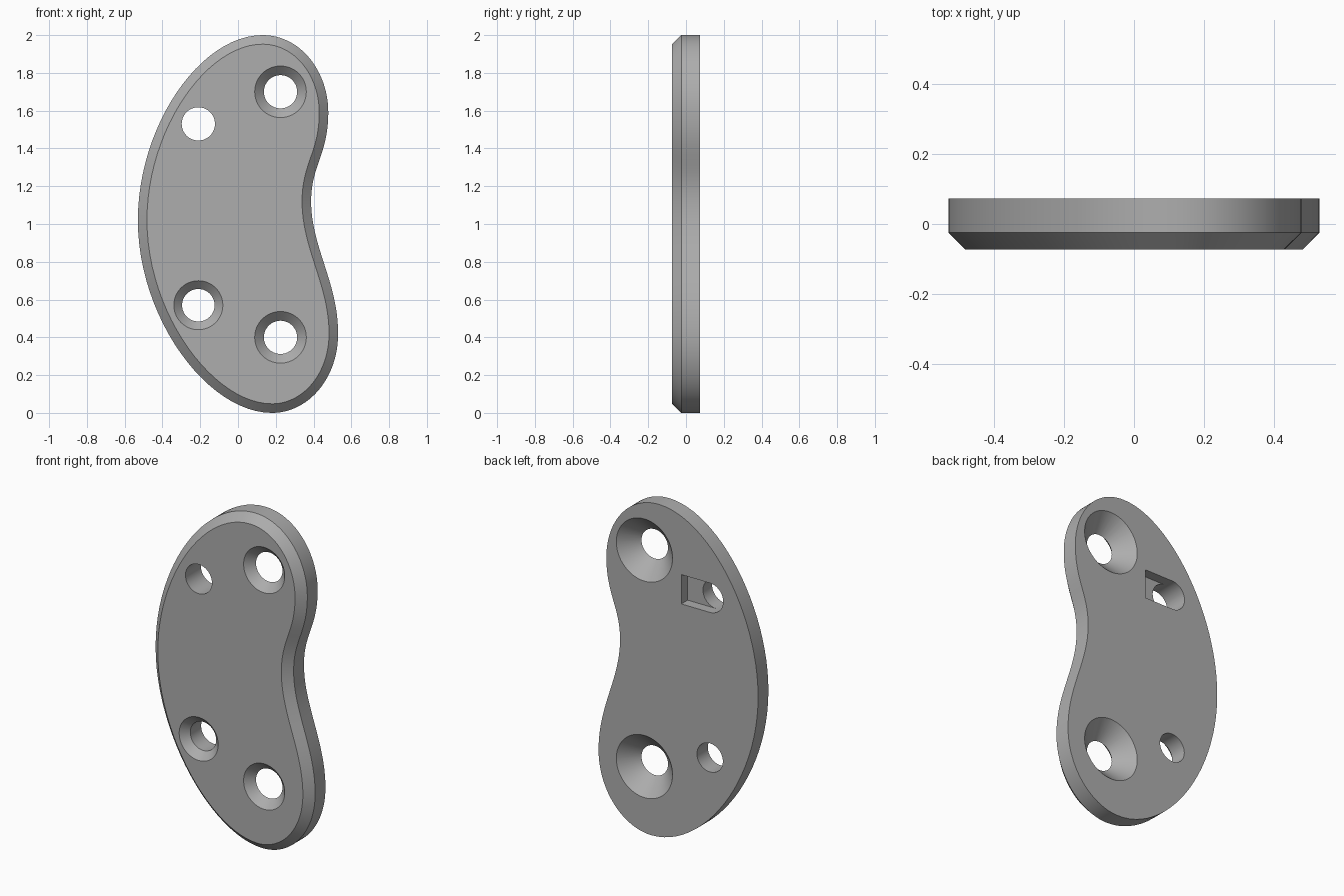
import bpy, bmesh, math
from mathutils import Vector
from mathutils.geometry import interpolate_bezier

cube = bpy.data.objects.get("Cube")
if cube:
    bpy.data.objects.remove(cube, do_unlink=True)

FRONT, EDGE, BACK = -0.073, -0.025, 0.073
BORE = 0.088

grey = bpy.data.materials.new("plain grey")
grey.use_nodes = True
grey.diffuse_color = (0.42, 0.42, 0.42, 1)
grey.node_tree.nodes["Principled BSDF"].inputs["Base Color"].default_value = grey.diffuse_color


def loft(name, rings):
    """Bridge equal closed rings along y and cap both ends."""
    bm = bmesh.new()
    loops = [[bm.verts.new(p) for p in ring] for ring in rings]
    n = len(loops[0])
    for a, b in zip(loops, loops[1:]):
        for i in range(n):
            j = (i + 1) % n
            bm.faces.new((a[i], a[j], b[j], b[i]))
    bm.faces.new(loops[0])
    bm.faces.new(loops[-1])
    bmesh.ops.recalc_face_normals(bm, faces=bm.faces)
    mesh = bpy.data.meshes.new(name)
    bm.to_mesh(mesh)
    bm.free()
    obj = bpy.data.objects.new(name, mesh)
    bpy.context.collection.objects.link(obj)
    mesh.materials.append(grey)
    return obj


def circle(x, y, z, r, n=64):
    return [(x + r * math.cos(math.tau * i / n), y, z + r * math.sin(math.tau * i / n))
            for i in range(n)]


def kidney_outline(steps=24):
    # Each key point: x, z, tangent direction, handle lengths before and after
    keys = [(0.13, 2.0, (1, 0), 0.33, 0.2), (0.478, 1.59, (0, -1), 0.22, 0.22),
            (0.387, 1.12, (0, -1), 0.19, 0.24), (0.53, 0.42, (0, -1), 0.27, 0.24),
            (0.18, 0.0, (-1, 0), 0.19, 0.34), (-0.53, 1.02, (0, 1), 0.52, 0.5)]
    points = []
    for a, b in zip(keys, keys[1:] + keys[:1]):
        p, q = Vector(a[:2]), Vector(b[:2])
        curve = interpolate_bezier(p, p + Vector(a[2]) * a[4],
                                   q - Vector(b[2]) * b[3], q, steps + 1)
        points += [Vector(c[:2]) for c in curve[:-1]]
    return points


def inset(points, d):
    n = len(points)
    result = []
    for i, p in enumerate(points):
        t = (points[(i + 1) % n] - points[i - 1]).normalized()
        result.append(p + Vector((t.y, -t.x)) * d)
    return result


def at_depth(points, y):
    return [(p[0], y, p[1]) for p in points]


# Kidney-shaped plate with a bevelled front rim
rim = kidney_outline()
plate = loft("kidney_plate", [at_depth(inset(rim, 0.048), FRONT),
                              at_depth(rim, EDGE), at_depth(rim, BACK)])

cutters = []
OVER = 0.02  # cutters run past the surfaces

# Holes countersunk from both sides
for z in (1.70, 0.40):
    cutters.append(loft("double_countersink", [
        circle(0.225, FRONT - OVER, z, 0.137 + OVER),
        circle(0.225, -0.025, z, BORE),
        circle(0.225, BACK + OVER, z, 0.187 + OVER)]))

# Hole countersunk from the front only
cutters.append(loft("front_countersink", [
    circle(-0.21, FRONT - OVER, 0.57, 0.13 + OVER),
    circle(-0.21, -0.03, 0.57, 0.086),
    circle(-0.21, BACK + OVER, 0.57, 0.086)]))

# Plain hole, opening into a slot on the back with one round end
cutters.append(loft("plain_bore", [circle(-0.21, y, 1.53, BORE)
                                   for y in (FRONT - OVER, BACK + OVER)]))
slot = [(-0.02, 1.53 - BORE), (-0.02, 1.53 + BORE)]
for i in range(33):
    a = math.pi / 2 + math.pi * i / 32
    slot.append((-0.21 + BORE * math.cos(a), 1.53 + BORE * math.sin(a)))
cutters.append(loft("back_slot", [at_depth(slot, 0.013), at_depth(slot, BACK + OVER)]))

# Cut everything, then drop the cutters
bpy.context.view_layer.objects.active = plate
for c in cutters:
    c.hide_render = True
    mod = plate.modifiers.new("cut", "BOOLEAN")
    mod.operation, mod.solver, mod.object = "DIFFERENCE", "EXACT", c
    bpy.ops.object.modifier_apply(modifier=mod.name)
    bpy.data.objects.remove(c, do_unlink=True)

bpy.ops.object.select_all(action="DESELECT")
plate.select_set(True)
bpy.ops.object.shade_smooth_by_angle(angle=math.radians(25))
